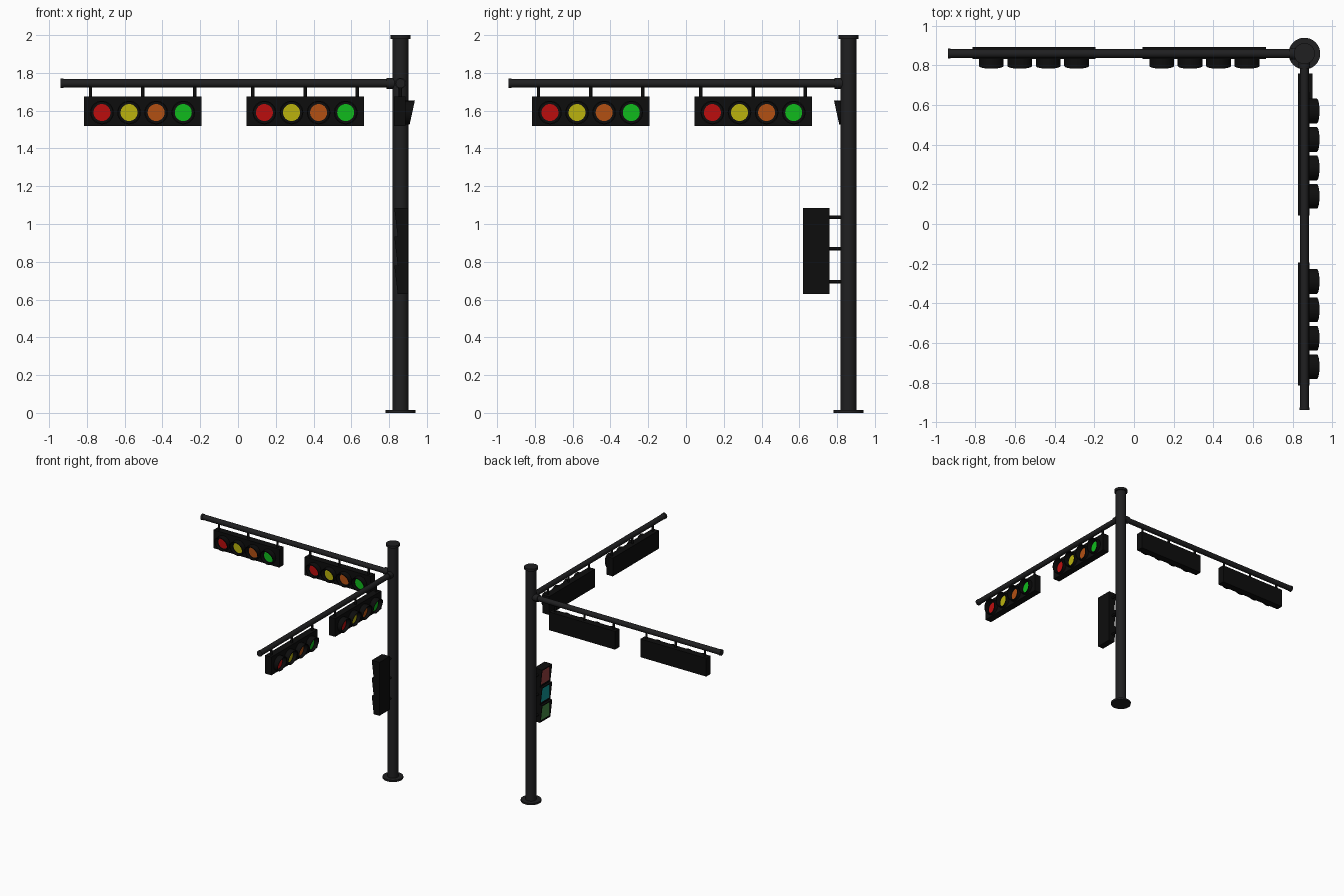
import bpy, bmesh
from math import pi, sin, cos
from mathutils import Matrix, Vector

if "Cube" in bpy.data.objects:
    bpy.data.objects.remove(bpy.data.objects["Cube"])


def material(name, rgb):
    m = bpy.data.materials.new(name)
    m.diffuse_color = (*rgb, 1)
    m.use_nodes = True
    m.node_tree.nodes["Principled BSDF"].inputs["Base Color"].default_value = m.diffuse_color
    return m


METAL = material("dark_metal", (0.014, 0.014, 0.015))
BLACK = material("black_housing", (0.004, 0.004, 0.004))
RED = material("red_lens", (0.5, 0.004, 0.004))
YELLOW = material("yellow_lens", (0.5, 0.45, 0.004))
ORANGE = material("orange_lens", (0.45, 0.08, 0.006))
GREEN = material("green_lens", (0.005, 0.5, 0.012))
WALK_RED = material("walk_red_panel", (0.3, 0.05, 0.05))
WALK_TEAL = material("walk_teal_panel", (0.005, 0.3, 0.3))
WALK_GREEN = material("walk_green_panel", (0.06, 0.25, 0.06))

POLE = Matrix.Translation((0.86, 0.86, 0))


def finish(name, bm, mat, frame):
    bmesh.ops.recalc_face_normals(bm, faces=bm.faces)
    me = bpy.data.meshes.new(name)
    bm.to_mesh(me)
    bm.free()
    me.materials.append(mat)
    ob = bpy.data.objects.new(name, me)
    ob.matrix_world = frame
    bpy.context.collection.objects.link(ob)


def rod(name, a, b, r, mat, frame, seg=32):
    a, b = Vector(a), Vector(b)
    turn = (b - a).to_track_quat('Z', 'Y').to_matrix().to_4x4()
    bm = bmesh.new()
    bmesh.ops.create_cone(bm, cap_ends=True, segments=seg, radius1=r, radius2=r,
                          depth=(b - a).length,
                          matrix=Matrix.Translation((a + b) / 2) @ turn)
    finish(name, bm, mat, frame)


def box(name, lo, hi, mat, frame):
    lo, hi = Vector(lo), Vector(hi)
    bm = bmesh.new()
    bmesh.ops.create_cube(bm, size=1, matrix=Matrix.Translation((lo + hi) / 2)
                          @ Matrix.Diagonal((*(hi - lo), 1)))
    finish(name, bm, mat, frame)


def hood(name, centre, outer, inner, back, front, frame):
    """Hollow visor facing -y, front edge cut at a slant given by front(z)."""
    cx, cz = centre
    bm = bmesh.new()
    rings = []
    for pts, cut in ((outer, False), (outer, True), (inner, True), (inner, False)):
        rings.append([bm.verts.new((cx + x, front(z) if cut else back, cz + z))
                      for x, z in pts])
    n = len(outer)
    for k in range(4):
        p, q = rings[k], rings[(k + 1) % 4]
        for i in range(n):
            j = (i + 1) % n
            bm.faces.new((p[i], p[j], q[j], q[i]))
    finish(name, bm, BLACK, frame)


def circle(r, n=32):
    return [(r * cos(2 * pi * i / n), r * sin(2 * pi * i / n)) for i in range(n)]


def rect(w, h):
    return [(-w, -h), (w, -h), (w, h), (-w, h)]


# Pole with base flange and cap
rod("pole", (0, 0, 0), (0, 0, 2), 0.042, METAL, POLE)
rod("base_flange", (0, 0, 0), (0, 0, 0.015), 0.08, METAL, POLE)
rod("pole_cap", (0, 0, 1.98), (0, 0, 2), 0.053, METAL, POLE)

# Two identical arms at a right angle, each with two four-lamp signals
Z = 1.745
for arm, angle in (("back", 0), ("side", pi / 2)):
    F = POLE @ Matrix.Rotation(angle, 4, 'Z')
    rod(arm + "_arm", (-1.8, 0, Z), (0, 0, Z), 0.022, METAL, F)
    rod(arm + "_arm_tip", (-1.8, 0, Z), (-1.785, 0, Z), 0.025, METAL, F)
    rod(arm + "_arm_collar", (-0.075, 0, Z), (-0.03, 0, Z), 0.029, METAL, F)
    for side, cx in (("outer", -1.365), ("inner", -0.505)):
        tag = f"{arm}_{side}_"
        box(tag + "signal_housing", (cx - 0.311, -0.026, 1.52),
            (cx + 0.311, 0.033, 1.675), BLACK, F)
        for i in (-1, 0, 1):
            x = cx + i * 0.276
            rod(tag + "hanger", (x, 0, 1.665), (x, 0, Z), 0.009, BLACK, F, 16)
        for i, mat in enumerate((RED, YELLOW, ORANGE, GREEN)):
            x = cx + (i - 1.5) * 0.1435
            rod(tag + "lens", (x, -0.02, 1.59), (x, -0.031, 1.59), 0.045, mat, F)
            hood(tag + "visor", (x, 1.59), circle(0.0625), circle(0.056),
                 -0.02, lambda z: -0.0625 - 0.22 * z, F)

# Walk signal on the pole, facing -x
F = POLE @ Matrix.Rotation(-pi / 2, 4, 'Z')
box("walk_housing", (0.1, -0.012, 0.63), (0.24, 0.04, 1.085), BLACK, F)
for z in (0.695, 0.87, 1.035):
    rod("walk_bracket", (0.03, 0.005, z), (0.11, 0.005, z), 0.009, BLACK, F, 16)
for z, mat in ((1.009, WALK_RED), (0.8575, WALK_TEAL), (0.706, WALK_GREEN)):
    box("walk_panel", (0.114, -0.015, z - 0.058), (0.226, -0.005, z + 0.058), mat, F)
    hood("walk_hood", (0.17, z), rect(0.069, 0.0755), rect(0.061, 0.066),
         -0.008, lambda h: -0.0235 - 0.12 * h, F)

# Smooth the round parts, keep edges sharp
bpy.ops.object.select_all(action='SELECT')
bpy.context.view_layer.objects.active = bpy.context.collection.objects[0]
bpy.ops.object.shade_smooth_by_angle()
